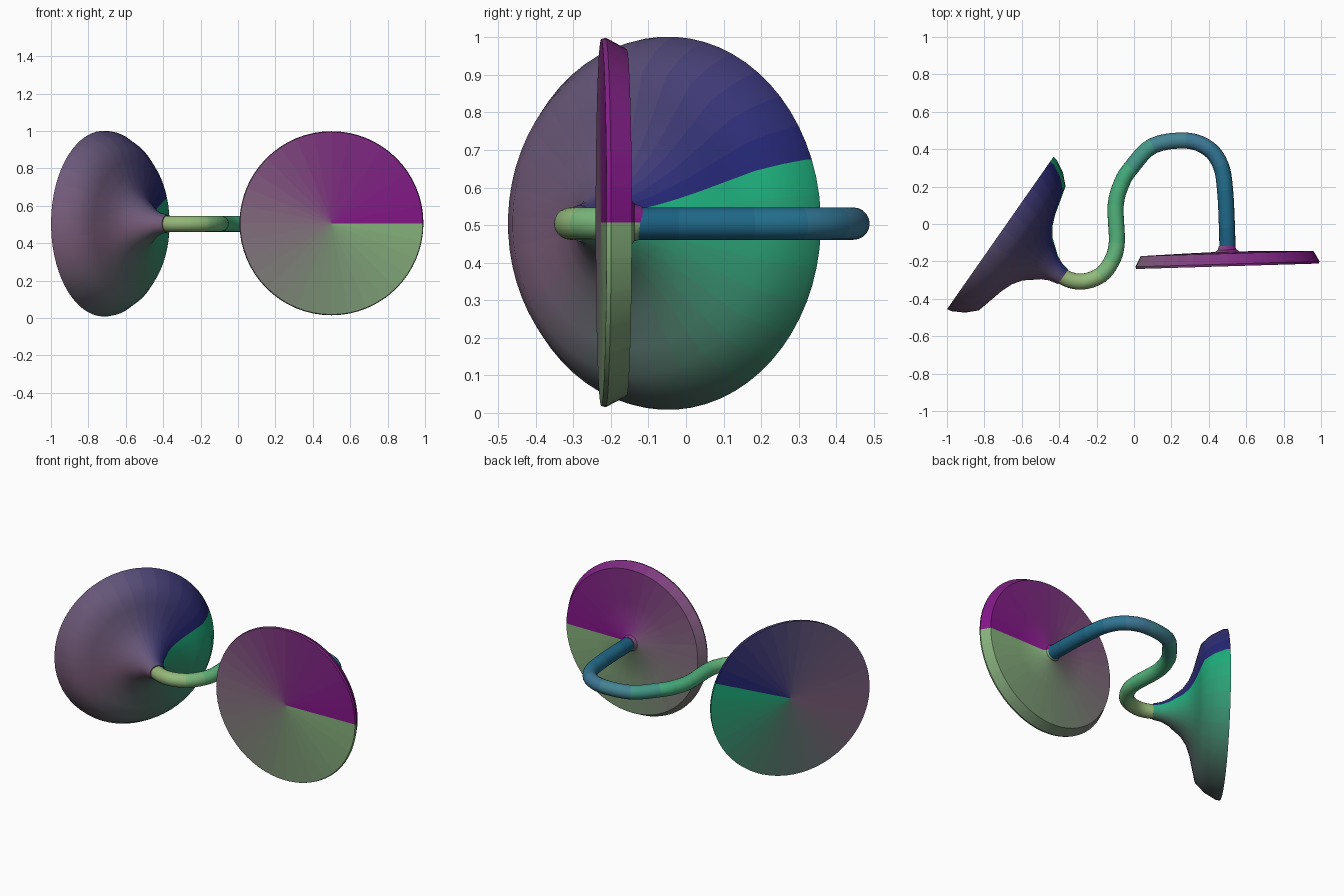
import bpy, bmesh, math
from mathutils import Vector

if "Cube" in bpy.data.objects:
    bpy.data.objects.remove(bpy.data.objects["Cube"])

SEG = 64


def paint(name, rgb):
    mat = bpy.data.materials.new(name)
    mat.diffuse_color = (*[c ** 2.0 for c in rgb], 1)
    mat.use_nodes = True
    mat.node_tree.nodes["Principled BSDF"].inputs["Base Color"].default_value = mat.diffuse_color
    return mat


def blend(stops, t):
    """Interpolate a colour along evenly spaced stops, t in 0..1."""
    f = min(max(t, 0), 0.9999) * (len(stops) - 1)
    i = int(f)
    return Vector(stops[i]).lerp(Vector(stops[i + 1]), f - i)


def finish(name, bm, mats):
    bmesh.ops.recalc_face_normals(bm, faces=bm.faces)
    me = bpy.data.meshes.new(name)
    bm.to_mesh(me)
    bm.free()
    for m in mats:
        me.materials.append(m)
    ob = bpy.data.objects.new(name, me)
    bpy.context.collection.objects.link(ob)
    bpy.ops.object.select_all(action='DESELECT')
    ob.select_set(True)
    bpy.context.view_layer.objects.active = ob
    bpy.ops.object.shade_smooth_by_angle(angle=math.radians(35))
    return ob


def lathe(name, centre, axis, side, profile, stops, start):
    """Spin a (radius, height) profile round an axis, coloured by angle."""
    bm = bmesh.new()
    c, n, u = Vector(centre), Vector(axis).normalized(), Vector(side).normalized()
    up = Vector((0, 0, 1))
    rings = []
    for r, h in profile:
        if r == 0:
            rings.append([bm.verts.new(c + n * h)] * SEG)
            continue
        rings.append([bm.verts.new(c + n * h + r * (
            u * math.cos(start + math.tau * k / SEG) +
            up * math.sin(start + math.tau * k / SEG))) for k in range(SEG)])
    for a, b in zip(rings, rings[1:]):
        for k in range(SEG):
            j = (k + 1) % SEG
            loop = list(dict.fromkeys((a[k], a[j], b[j], b[k])))
            bm.faces.new(loop).material_index = k // 2
    count = SEG // 2
    mats = [paint(f"{name}_tint_{i}", blend(stops, (i + 0.5) / count)) for i in range(count)]
    return finish(name, bm, mats)


# Flared trumpet end with its flat face turned back-left
trumpet = [(0, 0), (0.25, 0), (0.497, 0), (0.493, 0.025), (0.457, 0.09), (0.405, 0.143),
           (0.33, 0.163), (0.25, 0.184), (0.19, 0.208), (0.14, 0.243),
           (0.108, 0.283), (0.078, 0.32), (0.058, 0.36), (0.047, 0.41), (0, 0.41)]
lathe("trumpet_flare", (-0.715, -0.048, 0.505), (0.82, -0.573, 0), (0.573, 0.82, 0), trumpet,
      [(.12, .13, .42), (.35, .30, .43), (.46, .34, .45), (.28, .43, .37), (.10, .66, .45)], 0.35)

# Thin bevelled disc facing the front
disc = [(0, 0), (0.25, 0), (0.488, 0), (0.492, 0.012), (0.462, 0.068), (0.25, 0.074),
        (0.065, 0.078), (0.05, 0.088), (0.043, 0.11), (0, 0.11)]
lathe("front_disc", (0.50, -0.226, 0.507), (-0.03, 1, 0), (1, 0.03, 0), disc,
      [(.48, .08, .50), (.45, .17, .46), (.48, .39, .46), (.43, .53, .41), (.49, .67, .45)], 0.0)

# Bent tube joining the two ends, lying flat at mid height
path = [(-0.44, -0.24), (-0.36, -0.292), (-0.275, -0.308), (-0.18, -0.275), (-0.12, -0.20),
        (-0.092, -0.10), (-0.098, 0.10), (-0.065, 0.22), (-0.015, 0.30), (0.10, 0.418),
        (0.28, 0.446), (0.40, 0.402), (0.465, 0.31), (0.487, 0.18), (0.497, -0.02), (0.50, -0.17)]
pts = [Vector((x, y, 0.504)) for x, y in path]
line = []
for i in range(len(pts) - 1):
    p0, p1, p2, p3 = pts[max(i - 1, 0)], pts[i], pts[i + 1], pts[min(i + 2, len(pts) - 1)]
    for s in range(4):
        t = s / 4
        line.append(0.5 * (2 * p1 + (p2 - p0) * t + (2 * p0 - 5 * p1 + 4 * p2 - p3) * t * t
                           + (3 * p1 - p0 - 3 * p2 + p3) * t ** 3))
line.append(pts[-1])

bm = bmesh.new()
rings, sides, radius = [], 20, 0.043
for i, p in enumerate(line):
    d = (line[min(i + 1, len(line) - 1)] - line[max(i - 1, 0)]).normalized()
    across = Vector((-d.y, d.x, 0))
    rings.append([bm.verts.new(p + radius * (across * math.cos(math.tau * k / sides)
                  + Vector((0, 0, math.sin(math.tau * k / sides))))) for k in range(sides)])
for i, (a, b) in enumerate(zip(rings, rings[1:])):
    for k in range(sides):
        j = (k + 1) % sides
        bm.faces.new((a[k], a[j], b[j], b[k])).material_index = i // 4
bm.faces.new(rings[0])
bm.faces.new(rings[-1])
tube_stops = [(.56, .66, .42), (.54, .70, .45), (.30, .68, .45), (.24, .64, .45),
              (.24, .44, .56), (.13, .40, .52), (.10, .33, .46)]
steps = len(pts) - 1
finish("bent_tube", bm, [paint(f"tube_tint_{i}", blend(tube_stops, (i + 0.5) / steps))
                         for i in range(steps)])
